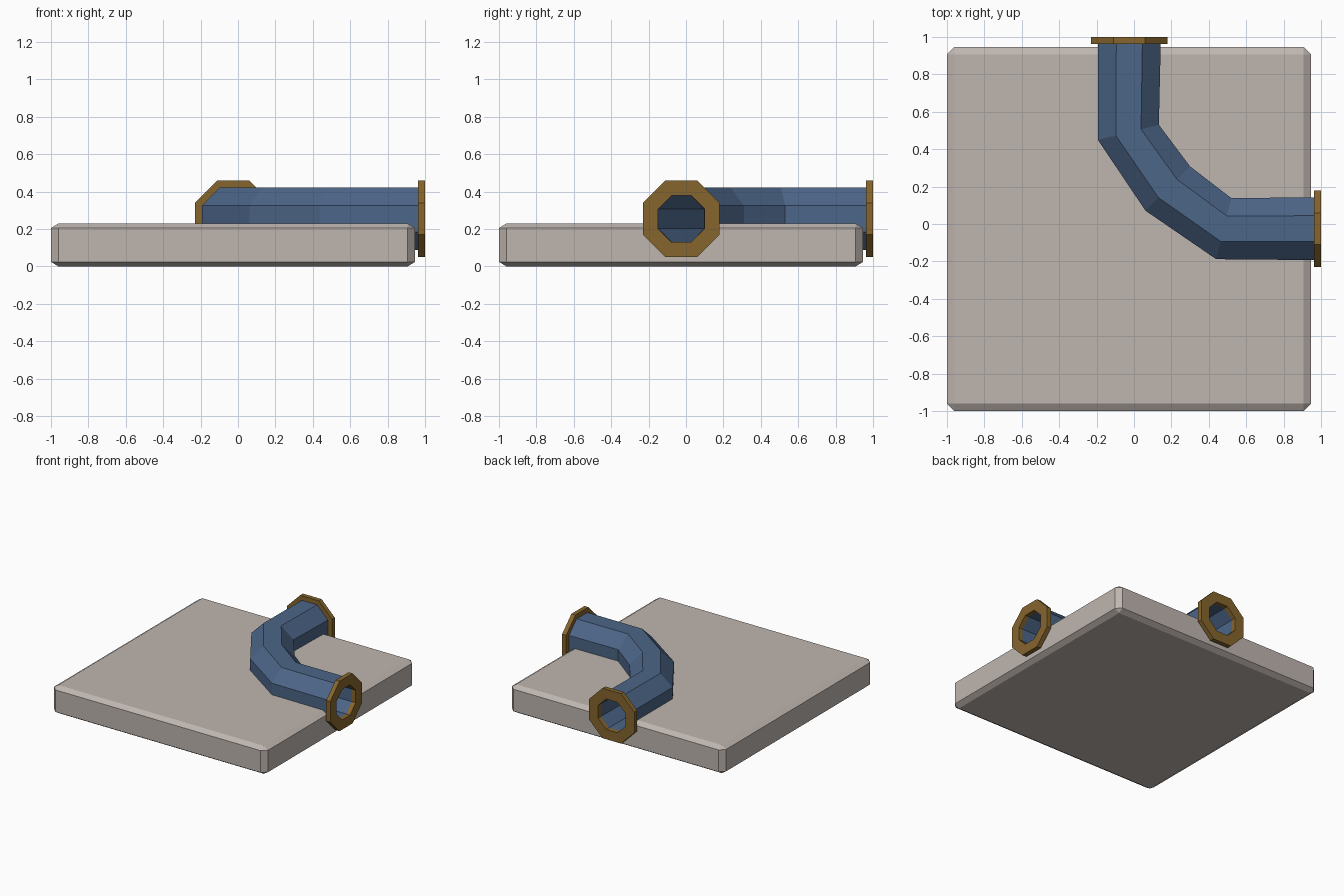
import bpy, bmesh, math
from mathutils import Vector, Matrix

if "Cube" in bpy.data.objects:
    bpy.data.objects.remove(bpy.data.objects["Cube"])

C, Z = -0.025, 0.255              # pipe axis offset and height
WALL, BORE, RIM = 0.168, 0.125, 0.205   # octagon half-widths
END = 0.963                       # where pipe meets flange


def material(name, rgb):
    m = bpy.data.materials.new(name)
    m.diffuse_color = (*rgb, 1)
    m.use_nodes = True
    m.node_tree.nodes["Principled BSDF"].inputs["Base Color"].default_value = m.diffuse_color
    return m


stone = material("warm grey stone", (0.52, 0.465, 0.43))
blue = material("steel blue", (0.072, 0.132, 0.245))
brass = material("dark brass", (0.235, 0.13, 0.027))


def finish(bm, name, mat):
    bmesh.ops.recalc_face_normals(bm, faces=bm.faces)
    me = bpy.data.meshes.new(name)
    bm.to_mesh(me)
    bm.free()
    me.materials.append(mat)
    ob = bpy.data.objects.new(name, me)
    bpy.context.collection.objects.link(ob)
    return ob


def ring(bm, x, y, deg, half):
    """Octagon across a path heading deg degrees from +x."""
    side = Vector((-math.sin(math.radians(deg)), math.cos(math.radians(deg)), 0))
    r = half / math.cos(math.pi / 8)
    out = []
    for i in range(8):
        a = math.pi / 8 + i * math.pi / 4
        out.append(bm.verts.new(Vector((x, y, Z)) + side * r * math.cos(a)
                                + Vector((0, 0, r * math.sin(a)))))
    return out


def bridge(bm, a, b):
    for i in range(8):
        j = (i + 1) % 8
        bm.faces.new((a[i], a[j], b[j], b[i]))


def tube(name, path, outer, inner, mat):
    """Octagonal sweep; hollow if inner is given, otherwise capped."""
    bm = bmesh.new()
    outs = [ring(bm, *p, outer) for p in path]
    for a, b in zip(outs, outs[1:]):
        bridge(bm, a, b)
    if inner:
        ins = [ring(bm, *p, inner) for p in path]
        for a, b in zip(ins, ins[1:]):
            bridge(bm, a, b)
        bridge(bm, outs[0], ins[0])
        bridge(bm, outs[-1], ins[-1])
    else:
        bm.faces.new(outs[0])
        bm.faces.new(outs[-1])
    return finish(bm, name, mat)


# Bent pipe: straight, three-ring elbow, straight
bend = [(0.48, C, 166), (0.18, 0.19, 135), (C - 0.005, 0.49, 104)]
tube("bent_pipe", [(END, C, 180)] + bend + [(C, END, 90)], WALL, BORE, blue)

# End flanges
tube("side_flange", [(1, C, 180), (END, C, 180)], RIM, BORE, brass)
tube("back_flange", [(C, END, 90), (C, 1, 90)], RIM, BORE, brass)

# Base slab, bevel flattened vertically
bm = bmesh.new()
bmesh.ops.create_cube(bm, size=1, matrix=Matrix.Diagonal((1.947, 1.947, 0.368, 1)))
bmesh.ops.bevel(bm, geom=bm.edges[:], offset=0.04, segments=1, affect='EDGES')
bmesh.ops.transform(bm, verts=bm.verts, matrix=Matrix.Translation((-0.0265, -0.0265, 0.115))
                    @ Matrix.Diagonal((1, 1, 0.625, 1)))
slab = finish(bm, "base_slab", stone)

# Groove in the slab so the bore stays open
cutter = tube("groove_cutter", [(1.1, C, 180)] + bend + [(C, 1.1, 90)], 0.146, None, stone)
cutter.hide_render = True
cutter.hide_set(True)
mod = slab.modifiers.new("groove", 'BOOLEAN')
mod.operation = 'DIFFERENCE'
mod.solver = 'EXACT'
mod.object = cutter
